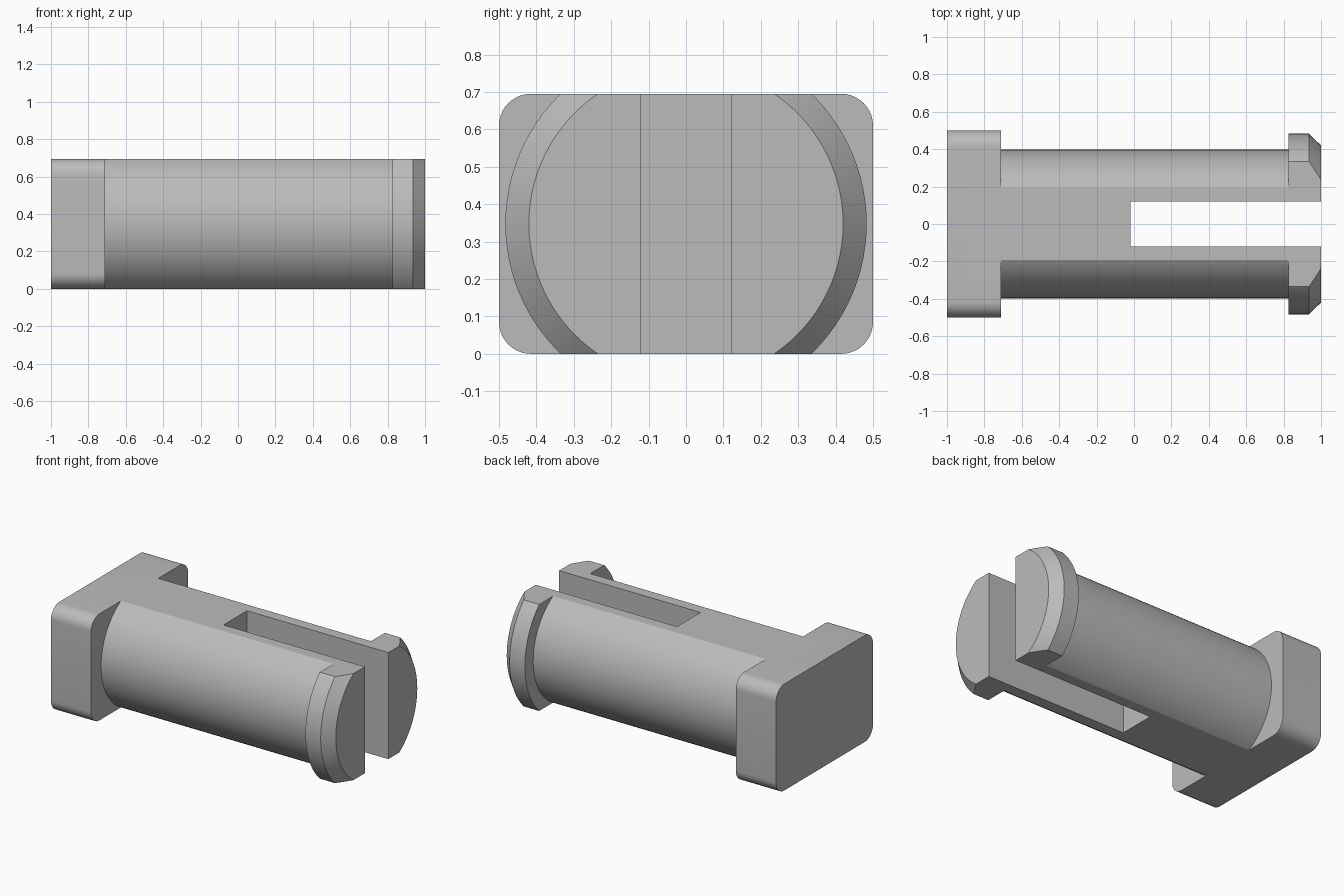
import bpy, bmesh, math
from mathutils import Vector, Matrix

cube = bpy.data.objects.get("Cube")
if cube:
    bpy.data.objects.remove(cube, do_unlink=True)

HEIGHT = 0.695
MID = HEIGHT / 2

grey = bpy.data.materials.new("plain grey")
grey.use_nodes = True
colour = (0.5, 0.5, 0.5, 1)
grey.diffuse_color = colour
grey.node_tree.nodes["Principled BSDF"].inputs["Base Color"].default_value = colour


def make_object(name, bm):
    bmesh.ops.recalc_face_normals(bm, faces=bm.faces)
    mesh = bpy.data.meshes.new(name)
    bm.to_mesh(mesh)
    bm.free()
    mesh.materials.append(grey)
    obj = bpy.data.objects.new(name, mesh)
    bpy.context.collection.objects.link(obj)
    return obj


def block(name, x0, x1, width, z0, z1):
    bm = bmesh.new()
    bmesh.ops.create_cube(bm, size=1)
    bm.transform(Matrix.Translation(((x0 + x1) / 2, 0, (z0 + z1) / 2))
                 @ Matrix.Diagonal((x1 - x0, width, z1 - z0, 1)))
    return make_object(name, bm)


def boolean(target, tool, operation):
    mod = target.modifiers.new(operation.lower(), "BOOLEAN")
    mod.operation = operation
    mod.solver = "EXACT"
    mod.object = tool
    bpy.context.view_layer.objects.active = target
    bpy.ops.object.modifier_apply(modifier=mod.name)
    bpy.data.objects.remove(tool, do_unlink=True)


# Round shaft with a tapered snap lip, turned about the long axis
profile = [(-0.85, 0), (-0.85, 0.397), (0.825, 0.397), (0.825, 0.483),
           (0.935, 0.483), (1, 0.42), (1, 0)]
bm = bmesh.new()
verts = [bm.verts.new((x, 0, MID + r)) for x, r in profile]
edges = [bm.edges.new(pair) for pair in zip(verts, verts[1:])]
bmesh.ops.spin(bm, geom=verts + edges, cent=(0, 0, MID), axis=(1, 0, 0),
               angle=math.tau, steps=96)
bmesh.ops.remove_doubles(bm, verts=bm.verts, dist=0.0001)

# Flat top and bottom on the shaft
for z, side in ((0, -1), (HEIGHT, 1)):
    cut = bmesh.ops.bisect_plane(
        bm, geom=bm.verts[:] + bm.edges[:] + bm.faces[:],
        plane_co=(0, 0, z), plane_no=(0, 0, side), clear_outer=True)
    rim = [e for e in cut["geom_cut"] if isinstance(e, bmesh.types.BMEdge)]
    bmesh.ops.edgeloop_fill(bm, edges=rim)
bmesh.ops.dissolve_limit(bm, angle_limit=0.01, verts=bm.verts, edges=bm.edges)
body = make_object("slotted_pin", bm)

# Block head with its four long edges rounded
head = block("head", -1, -0.71, 1, 0, HEIGHT)
bm = bmesh.new()
bm.from_mesh(head.data)
long_edges = [e for e in bm.edges
              if abs((e.verts[0].co - e.verts[1].co).normalized().x) > 0.9]
bmesh.ops.bevel(bm, geom=long_edges, offset=0.085, segments=10,
                profile=0.5, affect="EDGES")
bm.to_mesh(head.data)
bm.free()
boolean(body, head, "UNION")

# Slot that splits the far end into two prongs
boolean(body, block("slot_cutter", -0.02, 1.2, 0.242, -0.2, 0.9), "DIFFERENCE")

# Smooth round surfaces, sharp corners
bpy.ops.object.select_all(action="DESELECT")
body.select_set(True)
bpy.context.view_layer.objects.active = body
bpy.ops.object.shade_smooth_by_angle(angle=math.radians(25))
